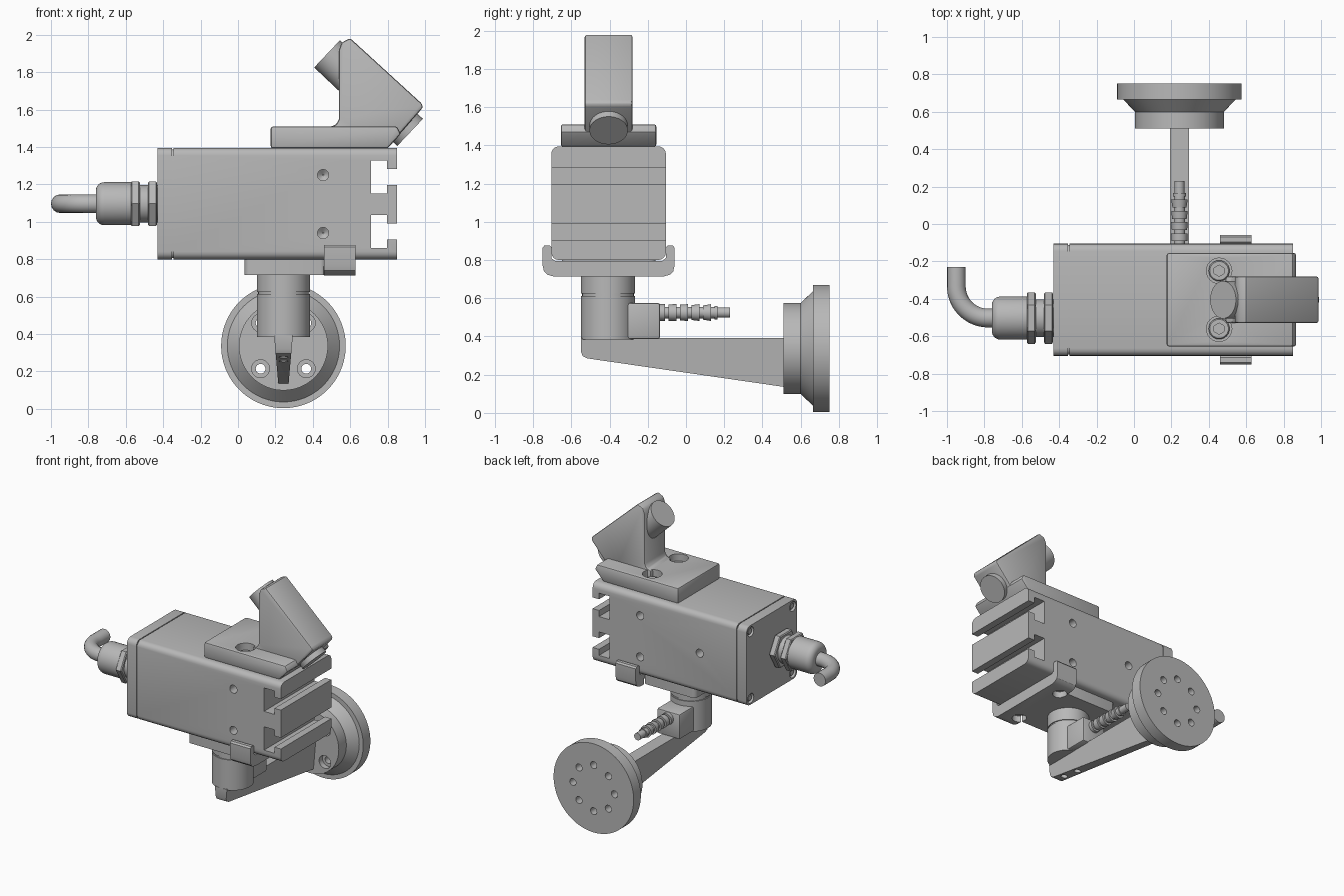
import bpy, bmesh
from math import cos, sin, pi, radians
from mathutils import Vector

if "Cube" in bpy.data.objects:
    bpy.data.objects.remove(bpy.data.objects["Cube"], do_unlink=True)

grey = bpy.data.materials.new("machined_grey")
grey.use_nodes = True
COLOUR = (0.48, 0.48, 0.48, 1)
grey.diffuse_color = COLOUR
grey.node_tree.nodes["Principled BSDF"].inputs["Base Color"].default_value = COLOUR
parts = []


def finish(name, bm, bevel=0, along=None, keep=True):
    """Turn bmesh into an object, rounding all edges or those along one axis."""
    bmesh.ops.recalc_face_normals(bm, faces=bm.faces)
    if bevel:
        edges = [e for e in bm.edges if along is None or
                 abs((e.verts[0].co - e.verts[1].co).normalized()[along]) > 0.99]
        if along is None:
            edges = [e for e in edges if e.calc_face_angle(0) > 0.6]
        bmesh.ops.bevel(bm, geom=edges, offset=bevel, segments=4 if along is not None else 2,
                        affect='EDGES', profile=0.5)
    mesh = bpy.data.meshes.new(name)
    bm.to_mesh(mesh)
    bm.free()
    mesh.materials.append(grey)
    ob = bpy.data.objects.new(name, mesh)
    bpy.context.collection.objects.link(ob)
    if keep:
        parts.append(ob)
    else:
        ob.hide_render = True
    return ob


def prism(name, pts, axis, lo, hi, bevel=0, along=None, keep=True):
    """Extrude a profile along axis; points are the other two coordinates in order."""
    bm = bmesh.new()
    rings = []
    for t in (lo, hi):
        ring = []
        for p in pts:
            co = list(p)
            co.insert(axis, t)
            ring.append(bm.verts.new(co))
        rings.append(ring)
        bm.faces.new(ring)
    n = len(pts)
    for i in range(n):
        j = (i + 1) % n
        bm.faces.new((rings[0][i], rings[0][j], rings[1][j], rings[1][i]))
    return finish(name, bm, bevel, along, keep)


def box(name, x, y, z, bevel=0, along=None, keep=True):
    rect = [(y[0], z[0]), (y[1], z[0]), (y[1], z[1]), (y[0], z[1])]
    return prism(name, rect, 0, x[0], x[1], bevel, along, keep)


def lathe(name, origin, axis, profile, n=48, keep=True):
    """Revolve (distance, radius) steps about an axis through origin."""
    o, w = Vector(origin), Vector(axis).normalized()
    u = Vector((1, 0, 0)) if abs(w.y) > 0.9 else Vector((0, 1, 0))
    v = w.cross(u)
    bm = bmesh.new()
    rings = [[bm.verts.new(o + w * t + r * (u * cos(2 * pi * i / n) + v * sin(2 * pi * i / n)))
              for i in range(n)] for t, r in profile]
    for a, b in zip(rings, rings[1:]):
        for i in range(n):
            j = (i + 1) % n
            bm.faces.new((a[i], a[j], b[j], b[i]))
    bm.faces.new(rings[0])
    bm.faces.new(rings[-1])
    return finish(name, bm, keep=keep)


def drill(origin, axis, *profile):
    return lathe("cutter", origin, axis, profile, 24, keep=False)


def cut(ob, cutters):
    for c in cutters:
        m = ob.modifiers.new("cut", 'BOOLEAN')
        m.operation, m.solver, m.object = 'DIFFERENCE', 'EXACT', c
    bpy.context.view_layer.update()
    mesh = bpy.data.meshes.new_from_object(ob.evaluated_get(bpy.context.evaluated_depsgraph_get()))
    ob.modifiers.clear()
    ob.data = mesh
    for c in cutters:
        bpy.data.objects.remove(c, do_unlink=True)


MY, MZ = -0.405, 1.097    # housing centre line
PX, BZ = 0.243, 0.337     # post centre, wall flange height

# Housing with two T-slots and threaded holes
body = box("housing", (-0.345, 0.85), (-0.705, -0.105), (0.80, 1.395), 0.04, 0)
cutters = []
for c in (1.24, 0.948):
    tee = [(0.71, -0.088), (0.797, -0.088), (0.797, -0.042), (0.9, -0.042)]
    tee += [(x, -z) for x, z in reversed(tee)]
    cutters.append(prism("cutter", [(x, z + c) for x, z in tee], 1, -0.8, 0, keep=False))
for z in (1.25, 0.94):
    for y, d in ((-0.72, 1), (-0.09, -1)):
        cutters.append(drill((0.455, y, z), (0, d, 0), (0, 0.03), (0.09, 0.03), (0.11, 0.004)))
cutters.append(drill((-0.04, -0.09, 1.1), (0, -1, 0), (0, 0.03), (0.09, 0.03)))
cut(body, cutters)

# End cover with sunk corner screws
box("cover_gasket", (-0.36, -0.34), (-0.698, -0.112), (0.807, 1.388), 0.04, 0)
cover = box("end_cover", (-0.43, -0.352), (-0.705, -0.105), (0.80, 1.395), 0.04, 0)
corners = [(MY + sy * 0.25, MZ + sz * 0.25) for sy in (-1, 1) for sz in (-1, 1)]
cut(cover, [drill((-0.45, y, z), (1, 0, 0), (0, 0.036), (0.05, 0.036)) for y, z in corners])
for y, z in corners:
    lathe("cover_screw", (-0.39, y, z), (-1, 0, 0), [(0, 0.028), (0.025, 0.028), (0.033, 0.02)], 20)

# Cable gland: hex nuts, neck and domed cap
GY = -0.503
for x in (-0.433, -0.525):
    lathe("gland_nut", (x, GY, MZ), (-1, 0, 0),
          [(0, 0.13), (0.006, 0.138), (0.042, 0.138), (0.048, 0.13)], 6)
lathe("gland_neck", (-0.41, GY, MZ), (-1, 0, 0), [(0, 0.1), (0.15, 0.1)])
dome = [(0.15 + 0.045 * sin(a), 0.07 + 0.045 * cos(a)) for a in (i * pi / 12 for i in range(7))]
lathe("gland_cap", (-0.565, GY, MZ), (-1, 0, 0), [(0, 0.115)] + dome)

# Bent power cable
R = 0.17
path = [(-0.74, GY)] + [(-0.78 - R * sin(a), GY + R - R * cos(a))
                        for a in (i * pi / 24 for i in range(13))] + [(-0.95, -0.23)]
curve = bpy.data.curves.new("power_cable", 'CURVE')
curve.dimensions = '3D'
curve.bevel_depth, curve.bevel_resolution, curve.use_fill_caps = 0.05, 6, True
spline = curve.splines.new('POLY')
spline.points.add(len(path) - 1)
for p, (x, y) in zip(spline.points, path):
    p.co = (x, y, MZ, 1)
curve.materials.append(grey)
bpy.context.collection.objects.link(bpy.data.objects.new("power_cable", curve))

# Top mounting plate with counterbored holes
plate = prism("top_plate", [(0.175, 1.393), (0.175, 1.51), (0.85, 1.51), (0.87, 1.47), (0.80, 1.393)],
              1, -0.655, -0.155, 0.012)
holes = [(0.455, MY - 0.155), (0.455, MY + 0.155)]
cut(plate, [drill((x, y, 1.55), (0, 0, -1), (0, 0.068), (0.115, 0.068)) for x, y in holes])
for x, y in holes:
    head = lathe("plate_screw", (x, y, 1.41), (0, 0, 1), [(0, 0.056), (0.05, 0.056), (0.056, 0.05)], 24)
    cut(head, [lathe("cutter", (x, y, 1.43), (0, 0, 1), [(0, 0.03), (0.1, 0.03)], 6, keep=False)])

# Angled wedge head and its through barrel
prism("wedge_head", [(0.49, 1.40), (0.49, 1.508), (0.525, 1.52), (0.54, 1.55), (0.54, 1.92),
                     (0.555, 1.96), (0.60, 1.982), (0.985, 1.63), (0.988, 1.61), (0.80, 1.397)],
      1, MY - 0.125, MY + 0.125, 0.012)
a, b = Vector((0.476, MY, 1.898)), Vector((0.92, MY, 1.478))
lathe("barrel", a, b - a, [(0, 0.1), ((b - a).length, 0.1)])

# Lower cradle: plate and U-shaped clip
def cradle_holes():
    return [drill((0.50, MY + s * 0.215, 0.70), (0, 0, 1), (0, 0.05), (0.06, 0.05)) for s in (-1, 1)]


half = [(0.345, 0.865), (0.335, 0.877), (0.31, 0.877), (0.30, 0.867), (0.30, 0.81), (0.28, 0.795)]
outer = [(0.285, 0.713), (0.32, 0.723), (0.338, 0.74), (0.345, 0.77)] + half
clip = prism("cradle_clip", [(MY + y, z) for y, z in outer] + [(MY - y, z) for y, z in reversed(outer)],
             0, 0.46, 0.628)
cut(clip, cradle_holes())
cradle = box("cradle_plate", (0.035, 0.47), (-0.65, -0.16), (0.717, 0.803), 0.03, 2)
cut(cradle, cradle_holes())

# Swivel post with collar groove and connector block
lathe("swivel_post", (PX, -0.408, 0.385), (0, 0, 1),
      [(0, 0.142), (0.228, 0.142), (0.228, 0.135), (0.24, 0.135), (0.24, 0.142), (0.34, 0.142)], 64)
box("connector_block", (PX - 0.095, PX + 0.095), (-0.40, -0.135), (0.387, 0.575), 0.012)

# Ribbed strain relief and thin cable
ribs = [(0, 0.044)]
for i in range(5):
    t = 0.04 + i * 0.06
    ribs += [(t, 0.044), (t, 0.03), (t + 0.018, 0.03), (t + 0.018, 0.043 - i * 0.002)]
lathe("strain_relief", (PX, -0.15, 0.525), (0, 1, 0), ribs + [(0.315, 0.035)], 24)
lathe("signal_cable", (PX, 0.1, 0.525), (0, 1, 0), [(0, 0.027), (0.13, 0.027)], 24)

# Tapered support arm
arm = prism("support_arm", [(-0.55, 0.392), (-0.55, 0.32), (-0.54, 0.297), (-0.515, 0.285),
                            (0.52, 0.135), (0.52, 0.392)], 0, PX - 0.05, PX + 0.05)
for v in arm.data.vertices:
    v.co.x = PX + (v.co.x - PX) * (0.55 + 0.45 * (v.co.z - 0.135) / 0.257)
cut(arm, [drill((PX, y, 0.2), (0, 0, 1), (0, 0.024), (0.14, 0.024)) for y in (-0.45, -0.31)])

# Round wall flange with a ring of eight holes, four of them right through
flange = lathe("wall_flange", (PX, 0.51, BZ), (0, 1, 0),
               [(0, 0.238), (0.09, 0.238), (0.155, 0.3), (0.155, 0.333), (0.24, 0.333)], 96)
cutters = []
for i in range(8):
    x, z = PX + 0.173 * cos(i * pi / 4), BZ + 0.173 * sin(i * pi / 4)
    if i % 2:
        cutters.append(drill((x, 0.49, z), (0, 1, 0), (0, 0.048), (0.06, 0.048),
                             (0.06, 0.026), (0.3, 0.026)))
    else:
        cutters.append(drill((x, 0.78, z), (0, -1, 0), (0, 0.026), (0.1, 0.026)))
cut(flange, cutters)

# Smooth round surfaces, keep hard edges
bpy.ops.object.select_all(action='DESELECT')
for ob in parts:
    ob.select_set(True)
bpy.context.view_layer.objects.active = body
bpy.ops.object.shade_smooth_by_angle(angle=radians(30))
